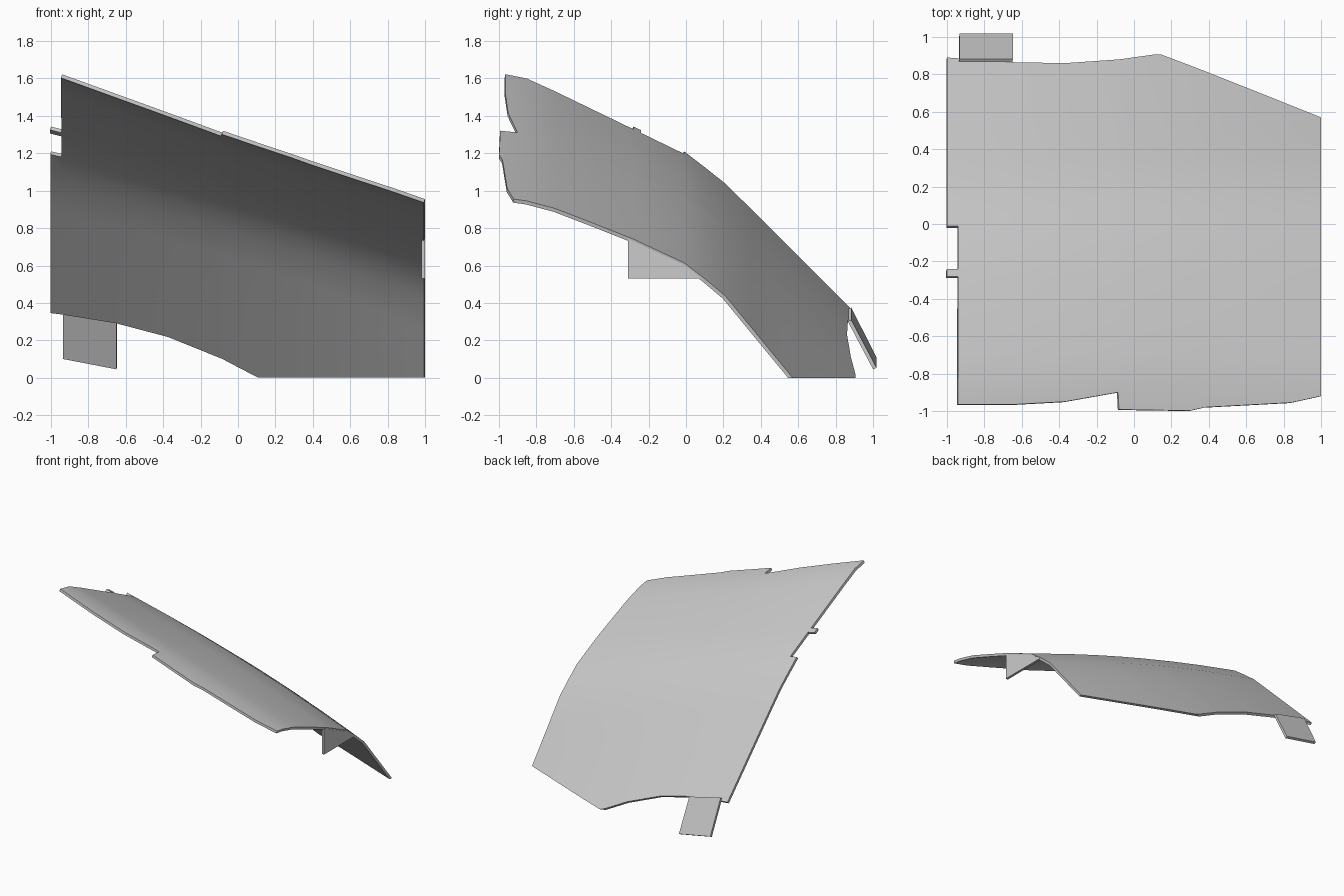
import bpy
import bmesh

old = bpy.data.objects.get("Cube")
if old:
    bpy.data.objects.remove(old, do_unlink=True)

THICK = 0.02

grey = bpy.data.materials.new("plain_grey")
grey.use_nodes = True
COLOUR = (0.6, 0.6, 0.6, 1)
grey.diffuse_color = COLOUR
grey.node_tree.nodes["Principled BSDF"].inputs["Base Color"].default_value = COLOUR

# Side profiles (y, z) and edge outlines (x, y) of the panel
RIGHT_PROFILE = [(-0.97, 1.645), (-0.85, 1.62), (-0.7, 1.55), (0, 1.205), (0.22, 1.03), (0.88, 0.37)]
LEFT_PROFILE = [(-0.92, 0.955), (-0.85, 0.945), (-0.7, 0.905), (-0.31, 0.755), (0, 0.61),
                (0.2, 0.45), (0.57, 0)]
FRONT_EDGE = [(-0.94, -0.965), (-0.62, -0.965), (-0.37, -0.95), (-0.085, -0.9), (-0.08, -0.992),
              (0.3, -0.998), (0.38, -0.98), (0.84, -0.955), (1, -0.92)]
BACK_EDGE = [(-1, 0.89), (-0.65, 0.865), (-0.37, 0.86), (-0.08, 0.88), (0.1, 0.905), (1, 0.905)]


def interp(points, u):
    """Piecewise linear lookup, extended past both ends."""
    i = 0
    while i < len(points) - 2 and u > points[i + 1][0]:
        i += 1
    (a, va), (b, vb) = points[i], points[i + 1]
    return va + (vb - va) * (u - a) / (b - a)


def surface(x, y):
    """Height of the panel: a loft between both sides with a slight crown."""
    t = (x + 1) / 2
    crown = (0.04 + 0.055 * y) * (1 - x * x)
    return interp(RIGHT_PROFILE, y) * (1 - t) + interp(LEFT_PROFILE, y) * t + crown


def sheet(name, bm, offset=-1):
    """Thicken a face patch, trim it level with the ground and shade it."""
    bmesh.ops.remove_doubles(bm, verts=bm.verts, dist=0.0005)
    mesh = bpy.data.meshes.new(name)
    bm.to_mesh(mesh)
    bm.free()
    obj = bpy.data.objects.new(name, mesh)
    bpy.context.collection.objects.link(obj)
    solid = obj.modifiers.new("thickness", 'SOLIDIFY')
    solid.thickness = THICK
    solid.offset = offset
    bpy.context.view_layer.update()
    cut = bmesh.new()
    cut.from_object(obj, bpy.context.evaluated_depsgraph_get())
    obj.modifiers.clear()
    bmesh.ops.bisect_plane(cut, geom=cut.verts[:] + cut.edges[:] + cut.faces[:],
                           plane_co=(0, 0, 0), plane_no=(0, 0, 1), clear_inner=True)
    bmesh.ops.holes_fill(cut, edges=[e for e in cut.edges if e.is_boundary])
    bmesh.ops.recalc_face_normals(cut, faces=cut.faces)
    cut.to_mesh(mesh)
    cut.free()
    mesh.materials.clear()
    mesh.materials.append(grey)
    bpy.ops.object.select_all(action='DESELECT')
    obj.select_set(True)
    bpy.context.view_layer.objects.active = obj
    bpy.ops.object.shade_smooth_by_angle(angle=0.6)
    return obj


def patch(points):
    bm = bmesh.new()
    bm.faces.new([bm.verts.new(p) for p in points])
    return bm


# Curved panel, with a notched right side and a small finger in the notch
columns = [-1, -0.94, -0.65, -0.37, -0.085, -0.08, 0.1, 0.3, 0.38, 0.6, 0.84, 1]
rows = [-0.85, -0.7, -0.5, -0.28, -0.24, -0.01, 0.1, 0.21, 0.35, 0.5]
bm = bmesh.new()
grid = []
for x in columns:
    ys = [interp(FRONT_EDGE, x)] + rows + [interp(BACK_EDGE, x)]
    grid.append([bm.verts.new((x, y, surface(x, y))) for y in ys])
for i in range(len(columns) - 1):
    for j in range(len(rows) + 1):
        middle = sum(v.co.y for v in grid[i][j:j + 2]) / 2
        in_notch = i == 0 and middle < -0.01 and not -0.28 < middle < -0.24
        if not in_notch:
            bm.faces.new((grid[i][j], grid[i + 1][j], grid[i + 1][j + 1], grid[i][j + 1]))
bmesh.ops.delete(bm, geom=[v for v in bm.verts if not v.link_faces], context='VERTS')
sheet("curved_panel", bm)

# Steep tab hanging from the back edge
x0, x1 = -0.935, -0.65
sheet("back_tab", patch([(x0, 0.865, surface(x0, 0.865) - 0.005), (x1, 0.865, surface(x1, 0.865) - 0.005),
                         (x1, 1, 0.045), (x0, 1, 0.1)][::-1]))

# Upright bracket under the left edge
drop = 0.012
bracket = [(1, y, surface(1, y) - drop) for y in (-0.31, -0.15, 0, 0.09)]
sheet("side_bracket", patch([(1, -0.31, 0.53), (1, 0.09, 0.53)] + bracket[::-1]))
